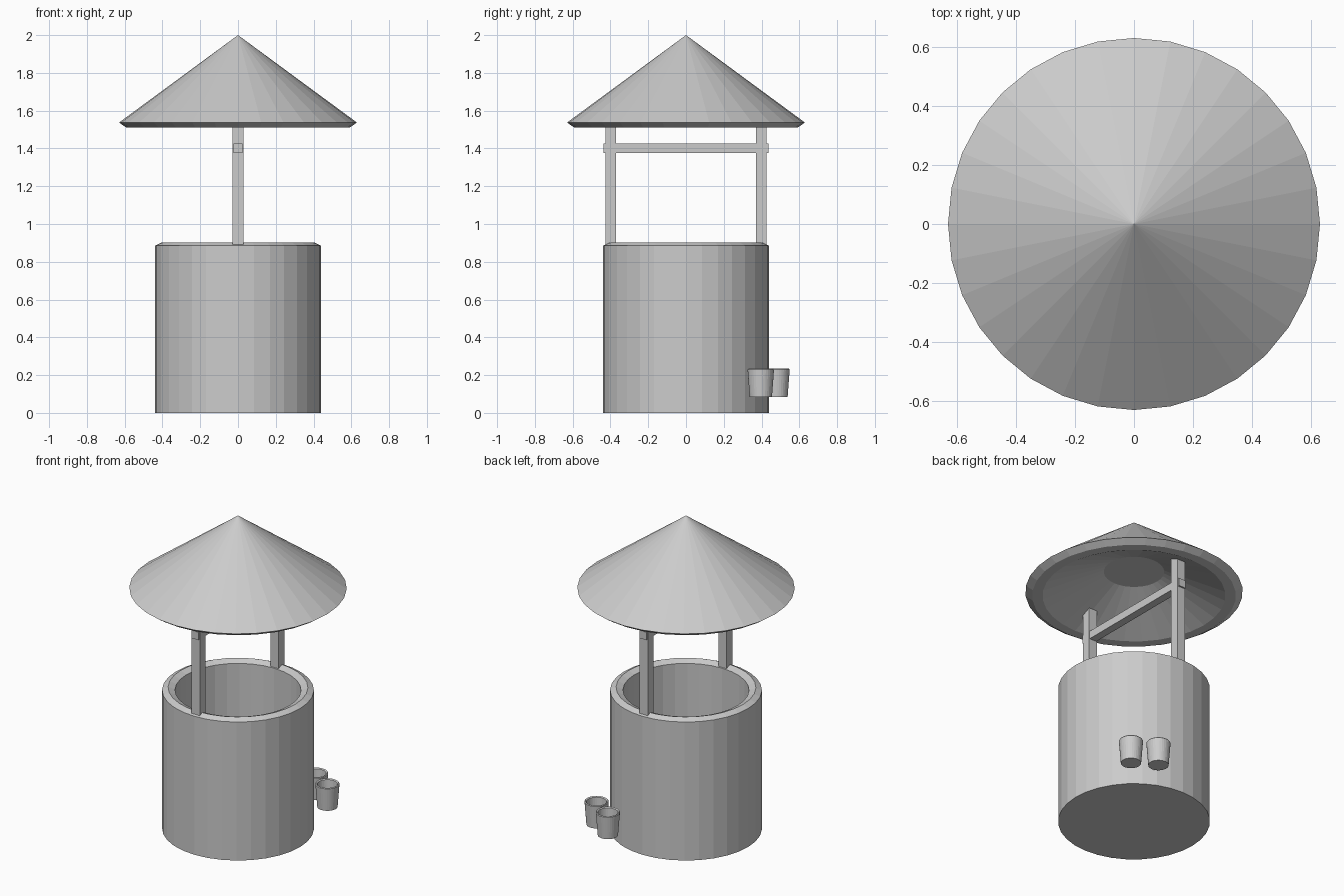
import bpy
import bmesh
from math import cos, sin, tau

if "Cube" in bpy.data.objects:
    bpy.data.objects.remove(bpy.data.objects["Cube"])


def lathe(name, profile, loc=(0, 0, 0), sides=32):
    """Revolve (radius, z) points around z; radius 0 makes a pole."""
    bm = bmesh.new()
    rings = []
    for r, z in profile:
        if r == 0:
            rings.append([bm.verts.new((0, 0, z))] * sides)
        else:
            rings.append([bm.verts.new((r * cos(tau * i / sides), r * sin(tau * i / sides), z))
                          for i in range(sides)])
    for a, b in zip(rings, rings[1:]):
        for i in range(sides):
            j = (i + 1) % sides
            quad = [a[i], a[j], b[j], b[i]]
            bm.faces.new(list(dict.fromkeys(quad)))
    bmesh.ops.recalc_face_normals(bm, faces=bm.faces)
    return finish(name, bm, loc)


def box(name, size, loc):
    bm = bmesh.new()
    bmesh.ops.create_cube(bm, size=1)
    bmesh.ops.scale(bm, vec=size, verts=bm.verts)
    return finish(name, bm, loc)


def finish(name, bm, loc):
    mesh = bpy.data.meshes.new(name)
    bm.to_mesh(mesh)
    bm.free()
    ob = bpy.data.objects.new(name, mesh)
    ob.location = loc
    bpy.context.collection.objects.link(ob)
    return ob


# Hollow well wall with a ridged rim
lathe("well_wall", [(0, 0), (0.44, 0), (0.44, 0.885), (0.405, 0.902),
                    (0.365, 0.885), (0.365, 0.08), (0, 0.08)])

# Conical roof with bevelled edge and recessed underside
lathe("roof", [(0, 2.0), (0.63, 1.537), (0.59, 1.51), (0.53, 1.51),
               (0.175, 1.67), (0, 1.67)])

# Two posts and the crossbar through them
for side, label in ((-1, "front"), (1, "back")):
    box(label + "_post", (0.057, 0.057, 0.705), (0, side * 0.398, 1.2375))
box("crossbar", (0.05, 0.872, 0.05), (0, 0, 1.402))

# Two open buckets hanging beside the wall
for i, (x, y) in enumerate(((0.355, 0.396), (0.217, 0.479)), 1):
    lathe(f"bucket_{i}", [(0, 0), (0.059, 0), (0.07, 0.145), (0.066, 0.15),
                          (0.058, 0.145), (0.05, 0.012), (0, 0.012)], (x, y, 0.084))
